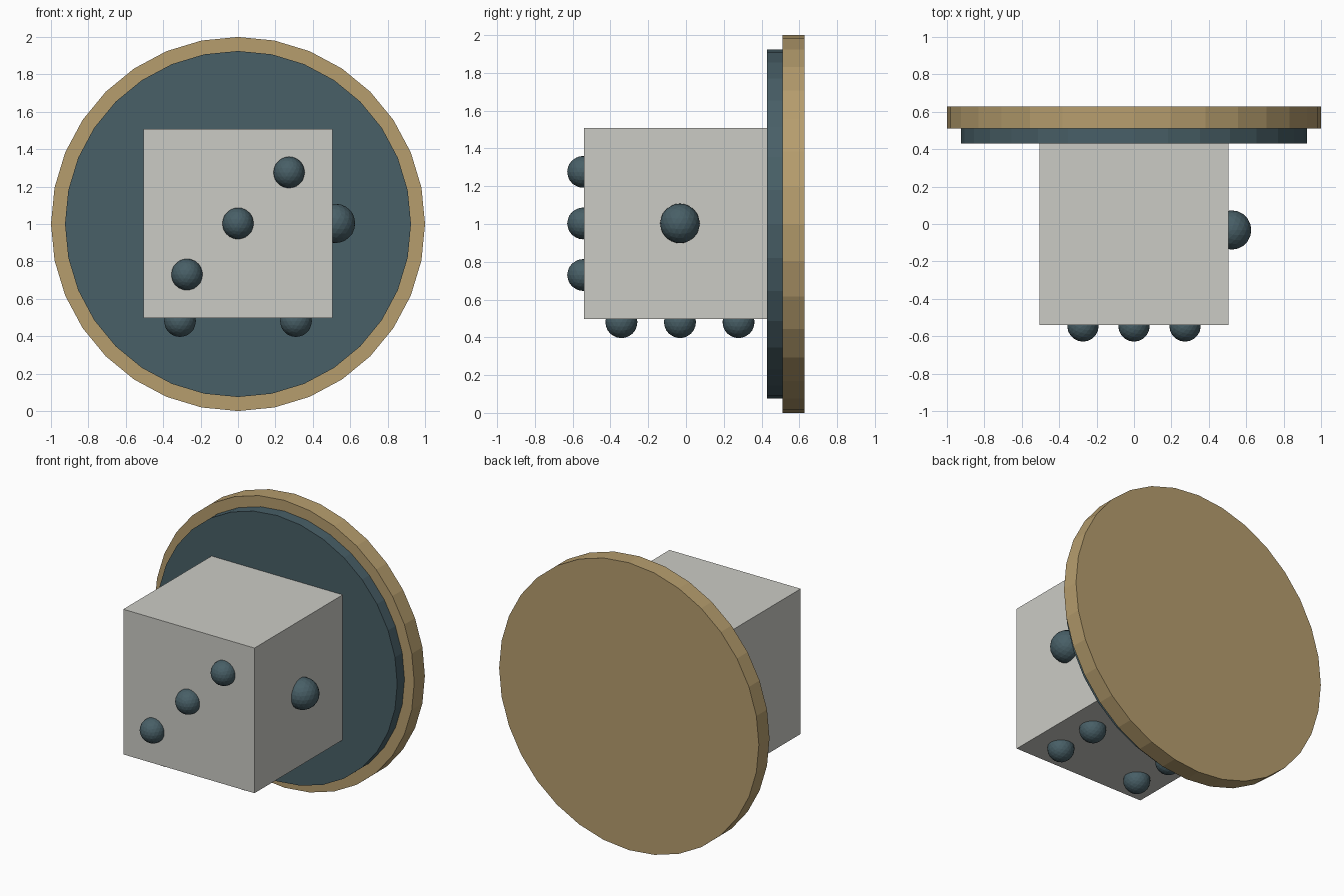
import bpy
from math import pi

if "Cube" in bpy.data.objects:
    bpy.data.objects.remove(bpy.data.objects["Cube"], do_unlink=True)


def material(name, rgb):
    mat = bpy.data.materials.new(name)
    mat.use_nodes = True
    mat.diffuse_color = (*rgb, 1)
    mat.node_tree.nodes["Principled BSDF"].inputs["Base Color"].default_value = (*rgb, 1)
    return mat


TEAL = material("dark teal", (0.065, 0.115, 0.135))
GOLD = material("brushed gold", (0.47, 0.34, 0.155))
IVORY = material("pale ivory", (0.6, 0.6, 0.56))


def finish(name, mat):
    obj = bpy.context.object
    obj.name = name
    obj.data.materials.append(mat)
    return obj


def disc(name, radius, front, back, mat):
    """Upright disc facing the front."""
    bpy.ops.mesh.primitive_cylinder_add(
        vertices=32, radius=radius, depth=back - front,
        location=(0, (front + back) / 2, 1), rotation=(pi / 2, 0, 0))
    finish(name, mat)


def pip(name, radius, location):
    bpy.ops.mesh.primitive_ico_sphere_add(subdivisions=3, radius=radius, location=location)
    finish(name, TEAL)


# Round backing plates
disc("outer_disc", 1.0, 0.51, 0.627, GOLD)
disc("inner_disc", 0.925, 0.43, 0.51, TEAL)

# Die body, its back set into the inner disc
bpy.ops.mesh.primitive_cube_add(size=1, location=(0, -0.035, 1.003))
die = finish("die_body", IVORY)
die.scale = (1.01, 1.01, 1.01)

# Three on the front, running diagonally
for i in (-1, 0, 1):
    pip("front_pip", 0.084, (0.273 * i, -0.545, 1.003 + 0.273 * i))

# One large pip on the side
pip("side_pip", 0.105, (0.522, -0.032, 1.003))

# Six underneath, in two rows
for x in (-0.31, 0.31):
    for i in (-1, 0, 1):
        pip("bottom_pip", 0.085, (x, -0.032 + 0.31 * i, 0.481))
